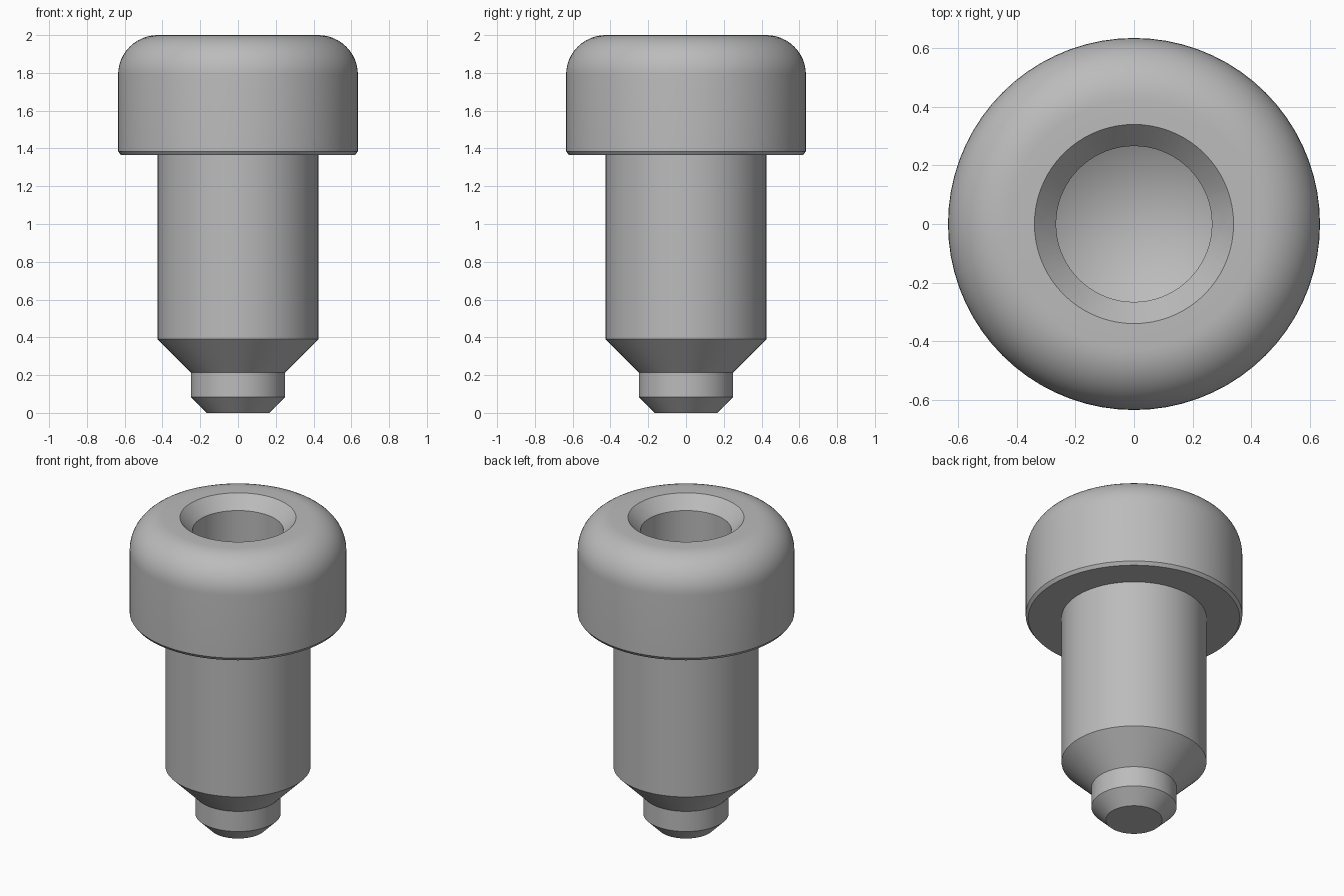
import bpy
import bmesh
import math

cube = bpy.data.objects.get("Cube")
if cube:
    bpy.data.objects.remove(cube, do_unlink=True)

SEGMENTS = 72

steel = bpy.data.materials.new("steel grey")
steel.use_nodes = True
colour = (0.5, 0.5, 0.5, 1)
steel.diffuse_color = colour
steel.node_tree.nodes["Principled BSDF"].inputs["Base Color"].default_value = colour


def lathe(name, profile, segments=SEGMENTS):
    """Closed solid turned around z from (radius, height) points, axis to axis."""
    bm = bmesh.new()
    verts = [bm.verts.new((r, 0, z)) for r, z in profile]
    edges = [bm.edges.new(pair) for pair in zip(verts, verts[1:])]
    bmesh.ops.spin(bm, geom=verts + edges, cent=(0, 0, 0), axis=(0, 0, 1),
                   angle=math.tau, steps=segments, use_merge=False)
    bmesh.ops.remove_doubles(bm, verts=bm.verts, dist=1e-4)
    bmesh.ops.recalc_face_normals(bm, faces=bm.faces)
    mesh = bpy.data.meshes.new(name)
    bm.to_mesh(mesh)
    bm.free()
    mesh.materials.append(steel)
    obj = bpy.data.objects.new(name, mesh)
    bpy.context.collection.objects.link(obj)
    return obj


def activate(obj):
    bpy.ops.object.select_all(action="DESELECT")
    obj.select_set(True)
    bpy.context.view_layer.objects.active = obj


def cut(target, cutter):
    cutter.hide_render = True
    mod = target.modifiers.new("cut", "BOOLEAN")
    mod.operation = "DIFFERENCE"
    mod.solver = "EXACT"
    mod.object = cutter
    activate(target)
    bpy.ops.object.modifier_apply(modifier=mod.name)
    bpy.data.objects.remove(cutter, do_unlink=True)


# Cap head with rounded shoulder and a small lower chamfer
HEAD_R, FILLET, TOP, HEAD_BASE = 0.635, 0.21, 2.0, 1.365
shoulder = []
for i in range(13):
    a = math.pi / 2 * i / 12
    shoulder.append((HEAD_R - FILLET + FILLET * math.cos(a),
                     TOP - FILLET + FILLET * math.sin(a)))
head = lathe("head", [(0, HEAD_BASE), (HEAD_R - 0.015, HEAD_BASE),
                      (HEAD_R, HEAD_BASE + 0.02)] + shoulder + [(0, TOP)])

# Hex socket with countersunk mouth and drilled conical bottom
FLAT, FLOOR = 0.268, 1.62
hexagon = lathe("hex_cutter", [(0, FLOOR), (FLAT / math.cos(math.pi / 6), FLOOR),
                               (FLAT / math.cos(math.pi / 6), 2.2), (0, 2.2)], 6)
drill = lathe("drill_cutter", [(0, FLOOR - 0.155), (FLAT - 0.002, FLOOR),
                               (FLAT - 0.002, TOP - 0.08), (0.34, TOP),
                               (0.43, TOP + 0.1), (0, TOP + 0.1)])
cut(head, hexagon)
cut(head, drill)

# Shank with tapered end and chamfered dog point
shank = lathe("shank", [(0, 0), (0.165, 0), (0.25, 0.085), (0.25, 0.215),
                        (0.425, 0.39), (0.425, HEAD_BASE + 0.02),
                        (0, HEAD_BASE + 0.02)])

for part in (head, shank):
    activate(part)
    bpy.ops.object.shade_smooth_by_angle(angle=math.radians(25))
